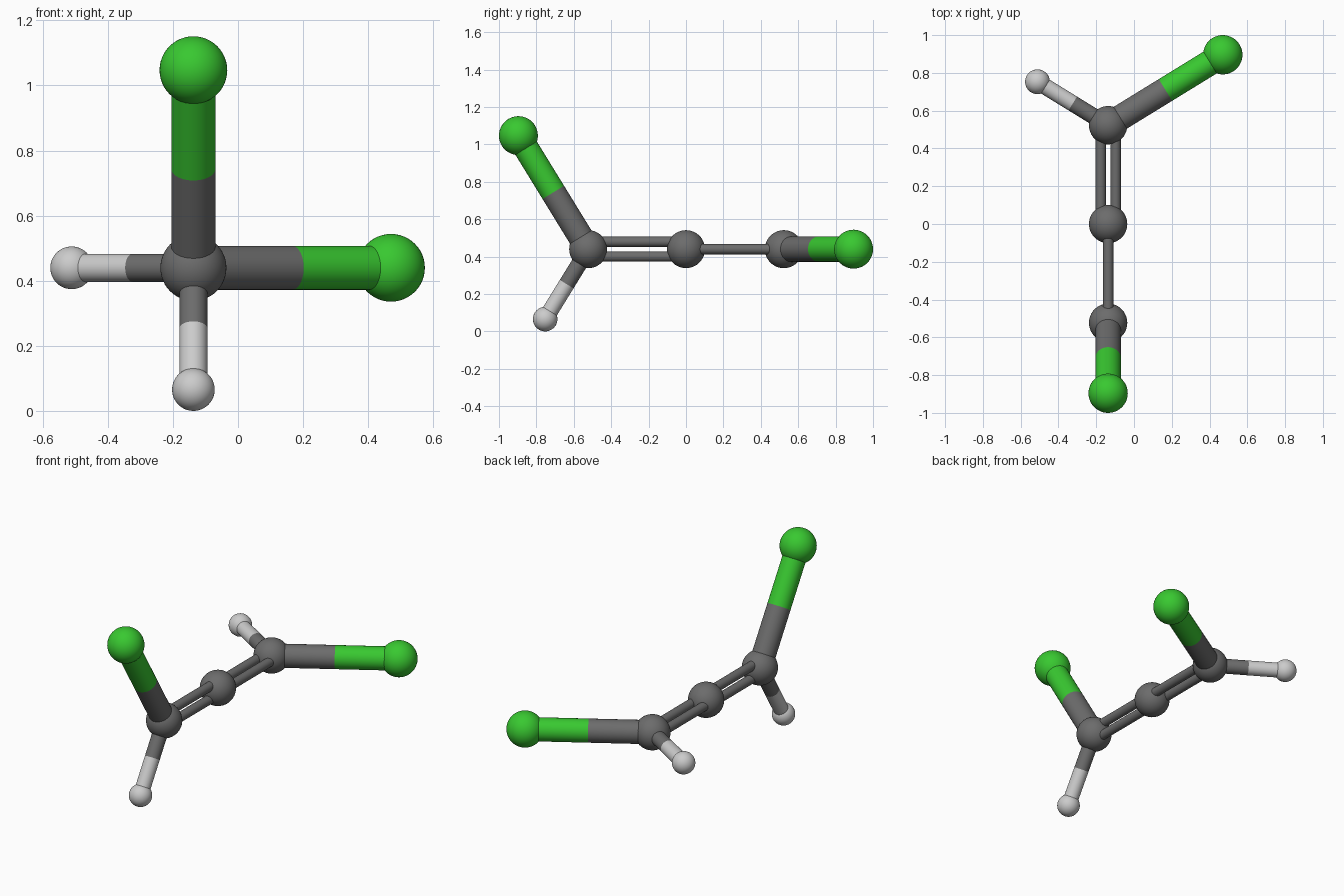
import bpy
from mathutils import Vector

if "Cube" in bpy.data.objects:
    bpy.data.objects.remove(bpy.data.objects["Cube"])


def material(name, rgb):
    m = bpy.data.materials.new(name)
    m.diffuse_color = (*rgb, 1)
    m.use_nodes = True
    m.node_tree.nodes["Principled BSDF"].inputs["Base Color"].default_value = m.diffuse_color
    return m


GREY = material("dark_grey", (0.15, 0.15, 0.15))
GREEN = material("green", (0.04, 0.58, 0.03))
PALE = material("pale_grey", (0.6, 0.6, 0.6))


def finish(name, mat):
    ob = bpy.context.object
    ob.name = name
    ob.data.materials.append(mat)
    bpy.ops.object.shade_smooth_by_angle()


def atom(name, pos, radius, mat):
    bpy.ops.mesh.primitive_uv_sphere_add(segments=48, ring_count=24, radius=radius, location=pos)
    finish(name, mat)


def rod(name, a, b, radius, mat):
    d = b - a
    bpy.ops.mesh.primitive_cylinder_add(vertices=40, radius=radius, depth=d.length, location=(a + b) / 2)
    bpy.context.object.rotation_euler = d.to_track_quat('Z', 'Y').to_euler()
    finish(name, mat)


def split_bond(name, a, b, radius, mat):
    # two-tone bond, changing colour at the midpoint
    mid = (a + b) / 2
    rod(name + "_inner", a, mid, radius, GREY)
    rod(name + "_outer", mid, b, radius, mat)


# central carbon
centre = Vector((-0.137, 0, 0.44))
atom("carbon_middle", centre, 0.1015, GREY)

# each end: direction along y and the axis its side atoms spread along
for label, side, spread in (("front", -1, Vector((0, 0, 1))),
                            ("back", 1, Vector((1, 0, 0)))):
    along = Vector((0, side, 0))
    end = centre + along * 0.523
    chlorine = end + spread * 0.607 + along * 0.373
    hydrogen = end - spread * 0.374 + along * 0.23

    # atoms
    atom("carbon_" + label, end, 0.1015, GREY)
    atom("chlorine_" + label, chlorine, 0.104, GREEN)
    atom("hydrogen_" + label, hydrogen, 0.0655, PALE)

    # single bonds
    split_bond("chlorine_bond_" + label, end, chlorine, 0.0675, GREEN)
    split_bond("hydrogen_bond_" + label, end, hydrogen, 0.043, PALE)

    # double bond
    for tag, s in (("a", -1), ("b", 1)):
        off = spread * 0.0395 * s
        rod(f"double_bond_{label}_{tag}", centre + off, end + off, 0.0275, GREY)
